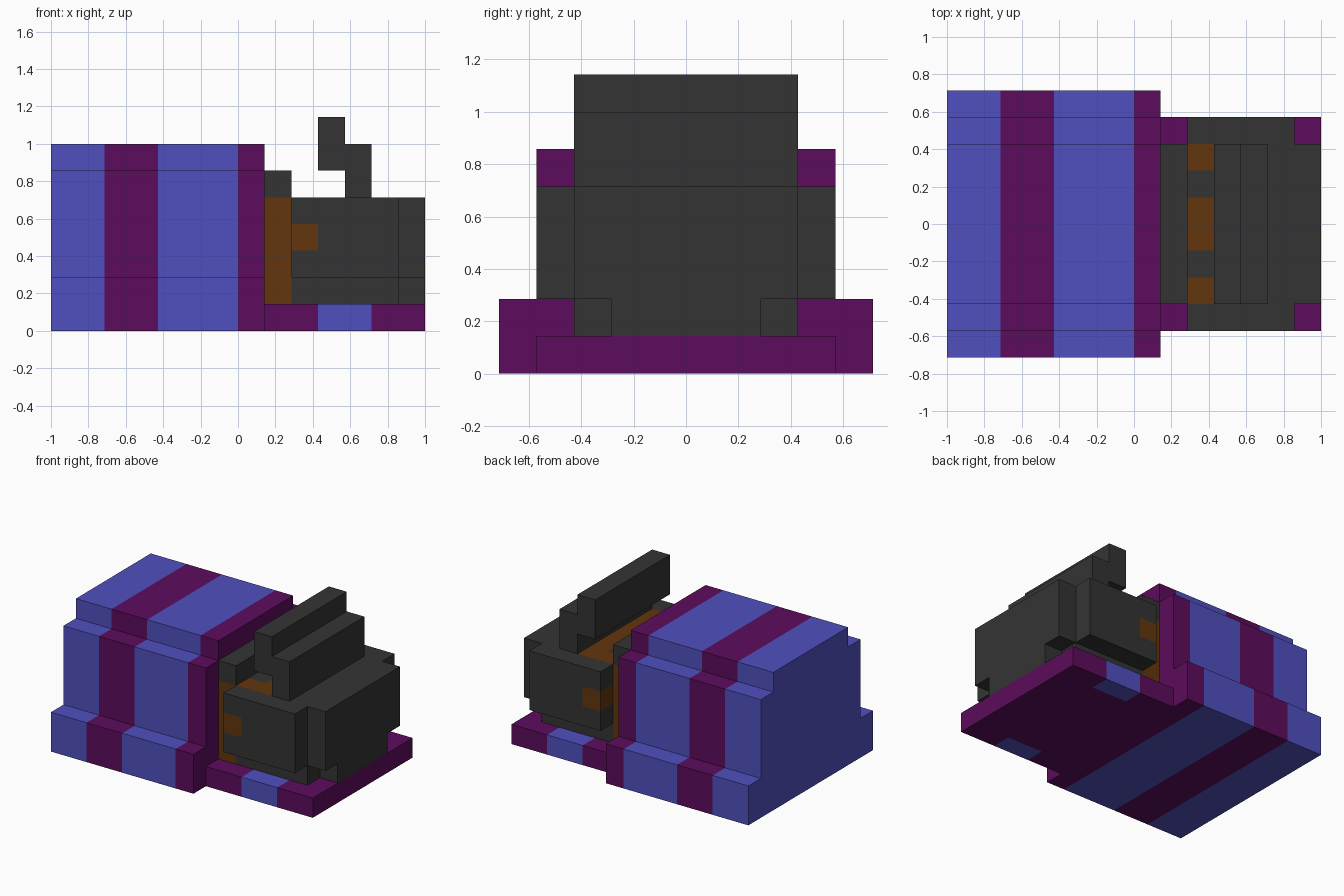
import bpy, bmesh
from mathutils import Vector

if "Cube" in bpy.data.objects:
    bpy.data.objects.remove(bpy.data.objects["Cube"], do_unlink=True)

U = 1 / 7  # grid unit: the model is 14 units long


def material(name, rgb):
    m = bpy.data.materials.new(name)
    m.use_nodes = True
    m.diffuse_color = (*rgb, 1)
    bsdf = next(n for n in m.node_tree.nodes if n.type == 'BSDF_PRINCIPLED')
    bsdf.inputs["Base Color"].default_value = (*rgb, 1)
    return m


blue = material("blue", (0.08, 0.08, 0.52))
purple = material("purple", (0.107, 0.0037, 0.107))
grey = material("dark grey", (0.034, 0.034, 0.034))
brown = material("brown", (0.122, 0.037, 0.0044))


def mirrored(half):
    """Complete a (y, z) half profile across y = 0."""
    return half + [(-y, z) for y, z in reversed(half)]


def prism(name, profile, lo, hi, mats, axis='x', cuts=(), rule=None):
    """Extrude a profile along x (y, z points) or y (x, z points), cut it
    at the given axis planes, and colour the faces with rule(centre, normal)."""
    bm = bmesh.new()
    point = (lambda a, b: (lo, a, b)) if axis == 'x' else (lambda a, b: (a, lo, b))
    face = bm.faces.new([bm.verts.new(point(a, b)) for a, b in profile])
    new = bmesh.ops.extrude_face_region(bm, geom=[face], use_keep_orig=True)["geom"]
    step = Vector((hi - lo, 0, 0)) if axis == 'x' else Vector((0, hi - lo, 0))
    bmesh.ops.translate(bm, vec=step,
                        verts=[v for v in new if isinstance(v, bmesh.types.BMVert)])
    bmesh.ops.recalc_face_normals(bm, faces=bm.faces[:])
    for i, values in cuts:
        for value in values:
            co, no = Vector(), Vector()
            co[i], no[i] = value, 1
            bmesh.ops.bisect_plane(bm, geom=bm.verts[:] + bm.edges[:] + bm.faces[:],
                                   plane_co=co, plane_no=no, dist=1e-4)
    bm.normal_update()
    if rule:
        for f in bm.faces:
            f.material_index = int(rule(f.calc_center_median(), f.normal))
    bmesh.ops.scale(bm, vec=(U, U, U), verts=bm.verts[:])
    mesh = bpy.data.meshes.new(name)
    bm.to_mesh(mesh)
    bm.free()
    for m in mats:
        mesh.materials.append(m)
    obj = bpy.data.objects.new(name, mesh)
    bpy.context.collection.objects.link(obj)
    return obj


# Stepped striped body
prism("striped_body", mirrored([(5, 0), (5, 2), (4, 2), (4, 6), (3, 6), (3, 7)]),
      -7, 1, [blue, purple], cuts=[(0, (-5, -3, 0))],
      rule=lambda c, n: -5 < c.x < -3 or c.x > 0)

# Base plate with a blue patch on each long edge
prism("base_plate", mirrored([(4, 0), (4, 1)]), 1, 7, [purple, blue],
      cuts=[(0, (3, 5)), (1, (-3, 3))],
      rule=lambda c, n: 3 < c.x < 5 and abs(c.y) > 3)

# Neck between body and torso, grey at the top
prism("neck", mirrored([(3, 1), (3, 6)]), 1, 2, [grey, brown],
      cuts=[(2, (5,))], rule=lambda c, n: c.z < 5)


# Torso with brown toothed trim on top and a brown patch on each side
def torso_trim(c, n):
    y = abs(c.y)
    if n.z > 0.9:
        return y < 3 and (3 < c.x < 4 or (c.x < 3 and not 1 < y < 2))
    return c.x < 3 and y > 3 and 3 < c.z < 4


prism("torso", mirrored([(3, 1), (3, 2), (4, 2), (4, 5)]), 2, 6, [grey, brown],
      cuts=[(0, (3, 4)), (1, (-3, -2, -1, 1, 2, 3)), (2, (3, 4))], rule=torso_trim)

# Raised end panel with notched lower corners
prism("end_panel", mirrored([(2, 1), (2, 2), (3, 2), (3, 5)]), 6, 7, [grey])

# Stepped crest overhanging the trim
prism("crest", [(3, 6), (4, 6), (4, 5), (5, 5), (5, 7), (4, 7), (4, 8), (3, 8)],
      -3, 3, [grey], axis='y')
